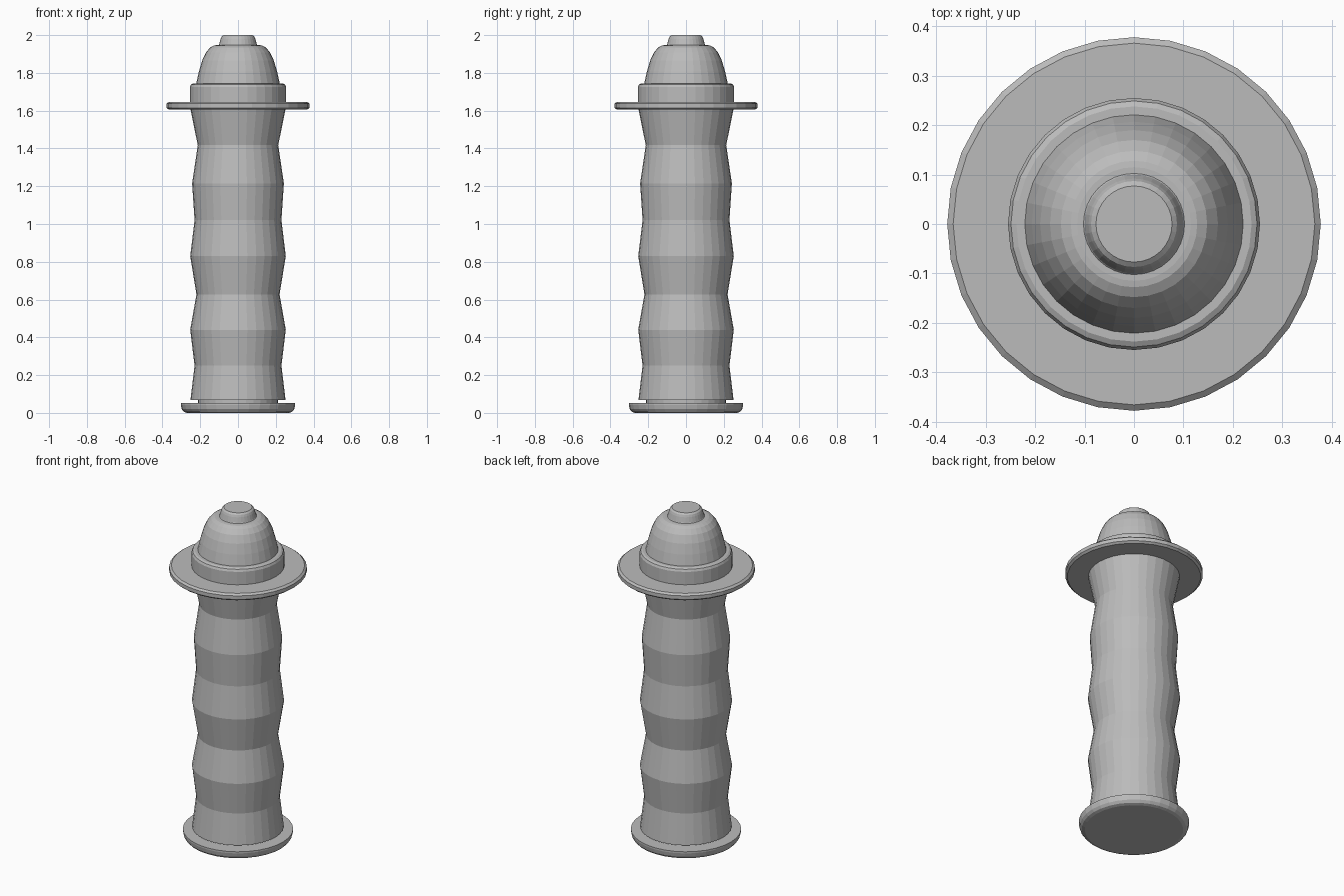
import bpy
import bmesh
from math import cos, sin, tau

cube = bpy.data.objects.get("Cube")
if cube:
    bpy.data.objects.remove(cube, do_unlink=True)

SIDES = 32

grey = bpy.data.materials.new("plain_grey")
grey.use_nodes = True
colour = (0.5, 0.5, 0.5, 1)
grey.diffuse_color = colour
grey.node_tree.nodes["Principled BSDF"].inputs["Base Color"].default_value = colour


def lathe(name, profile):
    """Turn a (radius, height) profile, listed bottom to top, into a capped solid."""
    bm = bmesh.new()
    rings = [[bm.verts.new((r * cos(tau * i / SIDES), r * sin(tau * i / SIDES), z))
              for i in range(SIDES)] for r, z in profile]
    for low, high in zip(rings, rings[1:]):
        for i in range(SIDES):
            j = (i + 1) % SIDES
            bm.faces.new((low[i], low[j], high[j], high[i]))
    bm.faces.new(rings[0][::-1])
    bm.faces.new(rings[-1])
    mesh = bpy.data.meshes.new(name)
    bm.to_mesh(mesh)
    bm.free()
    mesh.materials.append(grey)
    obj = bpy.data.objects.new(name, mesh)
    bpy.context.collection.objects.link(obj)
    return obj


# Rounded foot and the narrow neck above it
lathe("base_plate", [(0.27, 0), (0.287, 0.006), (0.298, 0.02), (0.303, 0.042), (0.303, 0.052)])
lathe("base_neck", [(0.213, 0.045), (0.213, 0.075)])

# Grip with finger swells
lathe("grip", [(0.252, 0.067), (0.23, 0.25), (0.253, 0.44), (0.22, 0.627), (0.253, 0.83),
               (0.23, 1.02), (0.243, 1.215), (0.213, 1.417), (0.252, 1.61)])

# Thin guard disc with bevelled rim
lathe("guard_disc", [(0.366, 1.605), (0.378, 1.615), (0.378, 1.637), (0.366, 1.647)])

# Collar with rounded shoulder
lathe("collar", [(0.255, 1.64), (0.255, 1.725), (0.249, 1.738), (0.238, 1.744), (0.222, 1.744)])

# Dome
lathe("dome", [(0.222, 1.74), (0.207, 1.807), (0.19, 1.865), (0.17, 1.908),
               (0.148, 1.934), (0.128, 1.945), (0.115, 1.947)])

# Push button
lathe("button", [(0.108, 1.94), (0.1, 1.95), (0.092, 1.98), (0.087, 1.992), (0.077, 2)])
